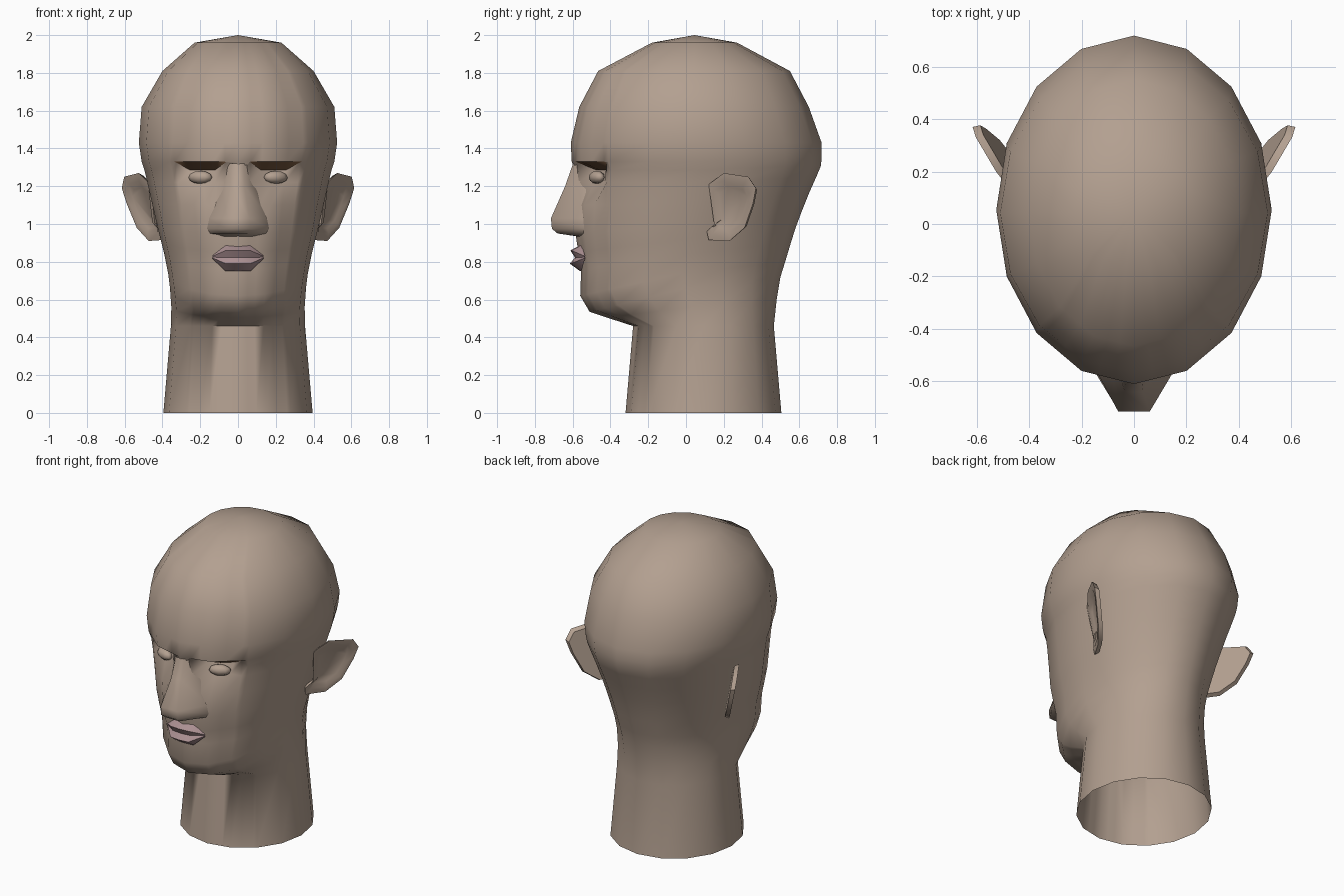
import bpy, bmesh, math
from mathutils import Vector

if "Cube" in bpy.data.objects:
    bpy.data.objects.remove(bpy.data.objects["Cube"], do_unlink=True)


def material(name, rgb):
    m = bpy.data.materials.new(name)
    m.use_nodes = True
    m.diffuse_color = (*rgb, 1)
    m.node_tree.nodes["Principled BSDF"].inputs["Base Color"].default_value = (*rgb, 1)
    return m


skin = material("skin", (0.45, 0.35, 0.28))
brown = material("brow_brown", (0.19, 0.10, 0.05))
pink = material("lip_pink", (0.41, 0.28, 0.29))


def finish(bm, name, mats, angle=60, recalc=True):
    if recalc:
        bmesh.ops.recalc_face_normals(bm, faces=bm.faces)
    mesh = bpy.data.meshes.new(name)
    bm.to_mesh(mesh)
    bm.free()
    ob = bpy.data.objects.new(name, mesh)
    bpy.context.collection.objects.link(ob)
    for m in mats:
        mesh.materials.append(m)
    bpy.ops.object.select_all(action="DESELECT")
    ob.select_set(True)
    bpy.context.view_layer.objects.active = ob
    bpy.ops.object.shade_smooth_by_angle(angle=math.radians(angle))
    return ob


def skin_rows(bm, rows, closed=False):
    """Bridge consecutive rows of points with quads."""
    vs = [[bm.verts.new(p) for p in row] for row in rows]
    n = len(vs[0])
    grid = []
    for a, b in zip(vs, vs[1:]):
        grid.append([bm.faces.new((a[i], a[(i + 1) % n], b[(i + 1) % n], b[i]))
                     for i in range(n if closed else n - 1)])
    return vs, grid


# Head and neck: 16-sided rings (front z, front y, side z, half width, back z, back y)
RINGS = [
    (0, -.32, 0, .395, 0, .505),
    (.46, -.28, .46, .355, .46, .465),
    (.505, -.42, .56, .353, .60, .48),
    (.535, -.51, .66, .36, .72, .50),
    (.62, -.56, .74, .37, .80, .525),
    (.76, -.555, .84, .39, .90, .555),
    (.85, -.57, .92, .41, .98, .58),
    (.95, -.585, 1.0, .43, 1.06, .61),
    (1.1, -.585, 1.11, .455, 1.16, .65),
    (1.22, -.585, 1.22, .48, 1.25, .69),
    (1.285, -.59, 1.285, .495, 1.31, .715),
    (1.33, -.605, 1.33, .51, 1.36, .718),
    (1.43, -.61, 1.43, .525, 1.43, .718),
    (1.62, -.565, 1.62, .51, 1.62, .65),
    (1.81, -.465, 1.81, .40, 1.81, .55),
    (1.96, -.18, 1.96, .23, 1.96, .27),
]
LID, SOCKET, BROW = 9, 10, 11
HALF = [0, .35, .65, 1, 1.4, 1.85, 2, 3, 4, 5, 6, 7, 8]
COLS = HALF + [16 - t for t in reversed(HALF[1:-1])]


def corner(ring, i):
    zf, yf, zs, rx, zb, yb = ring
    a = i * math.pi / 8
    c = math.cos(a)
    z = zs + (zf - zs) * c if c > 0 else zs - (zb - zs) * c
    return Vector((rx * math.sin(a), (yf + yb) / 2 - (yb - yf) / 2 * c, z))


def ring_point(k, t):
    i = math.floor(t)
    p = corner(RINGS[k], i).lerp(corner(RINGS[k], i + 1), t - i)
    side = min(t, 16 - t)
    # eye sockets sink below the brow and taper to its corners
    if .5 < side < 1.7:
        p.y += {LID: .05, SOCKET: .085}.get(k, 0)
    elif k == SOCKET and .2 < side < 1.9:
        p.z = 1.325
    return p


bm = bmesh.new()
rings, grid = skin_rows(bm, [[ring_point(k, t) for t in COLS] for k in range(len(RINGS))], True)
apex = bm.verts.new((0, .045, 2))
for i in range(len(COLS)):
    bm.faces.new((rings[-1][i], rings[-1][(i + 1) % len(COLS)], apex))
for i, f in enumerate(grid[SOCKET]):
    t = (COLS[i] + (COLS + [16])[i + 1]) / 2
    if .3 < min(t, 16 - t) < 1.9:
        f.material_index = 1
for a, b in zip(rings[BROW], rings[BROW][1:]):
    e = bm.edges.get((a, b))
    if any(f.material_index for f in e.link_faces):
        e.smooth = False
finish(bm, "head_and_neck", [skin, brown], 70)

# Nose: (z, outer x, outer y, ridge x, ridge y)
NOSE = [
    (1.32, .06, -.56, .03, -.598),
    (1.20, .09, -.53, .035, -.64),
    (1.03, .16, -.53, .06, -.715),
    (.975, .17, -.53, .06, -.71),
    (.95, .15, -.54, .05, -.68),
    (.935, .08, -.56, .03, -.58),
]
bm = bmesh.new()
skin_rows(bm, [[(-ox, oy, z), (-rx, ry, z), (rx, ry, z), (ox, oy, z)]
               for z, ox, oy, rx, ry in NOSE])
finish(bm, "nose", [skin], 75)

# Lips: (z in the middle, forward depth), both pinched together at the corners
LIPS = [(.888, -.56), (.86, -.612), (.822, -.588), (.79, -.615), (.75, -.56)]
bm = bmesh.new()
rows = []
for z, y in LIPS:
    row = []
    for x in (-.135, -.065, 0, .065, .135):
        end = abs(x) > .1
        row.append((x, -.535 if end else y + 1.5 * x * x, .825 + (z - .825) * (.12 if end else 1)))
    rows.append(row)
skin_rows(bm, rows)
finish(bm, "lips", [pink], 50)

# Ears: outline in side view (y, z), hollowed in front, thin behind
EAR = [(.12, 1.21), (.2, 1.27), (.33, 1.25), (.37, 1.19), (.355, 1.11),
       (.31, .98), (.23, .91), (.12, .915), (.11, .96), (.15, .99)]
BACK = Vector((-.022, .016, 0))

for side, label in ((1, "left"), (-1, "right")):
    bm = bmesh.new()
    pts = [Vector((.45 + (y - .1) * .62 + (z - 1.2) * .2, y, z)) for y, z in EAR]
    mid = sum(pts, Vector()) / len(pts)
    hollow = [mid + (p - mid) * .78 for p in pts]
    floor = [mid + (p - mid) * .6 + BACK * .6 for p in pts]
    back = [mid + (p - mid) * .93 + BACK for p in pts]
    vs, _ = skin_rows(bm, [back, pts, hollow, floor], True)
    bm.faces.new(vs[0])
    bm.faces.new(vs[-1])
    for v in bm.verts:
        v.co.x *= side
    finish(bm, label + "_ear", [skin], 50)

    # Eye: low, flattened ball turned to follow the face
    bm = bmesh.new()
    bmesh.ops.create_uvsphere(bm, u_segments=10, v_segments=6, radius=1)
    turn = side * math.radians(24)
    for v in bm.verts:
        x, y, z = v.co.x * .068, v.co.y * .035, v.co.z * .034
        v.co = (x * math.cos(turn) - y * math.sin(turn) + side * .2,
                x * math.sin(turn) + y * math.cos(turn) - .472, z + 1.247)
    finish(bm, label + "_eye", [skin], 60)
